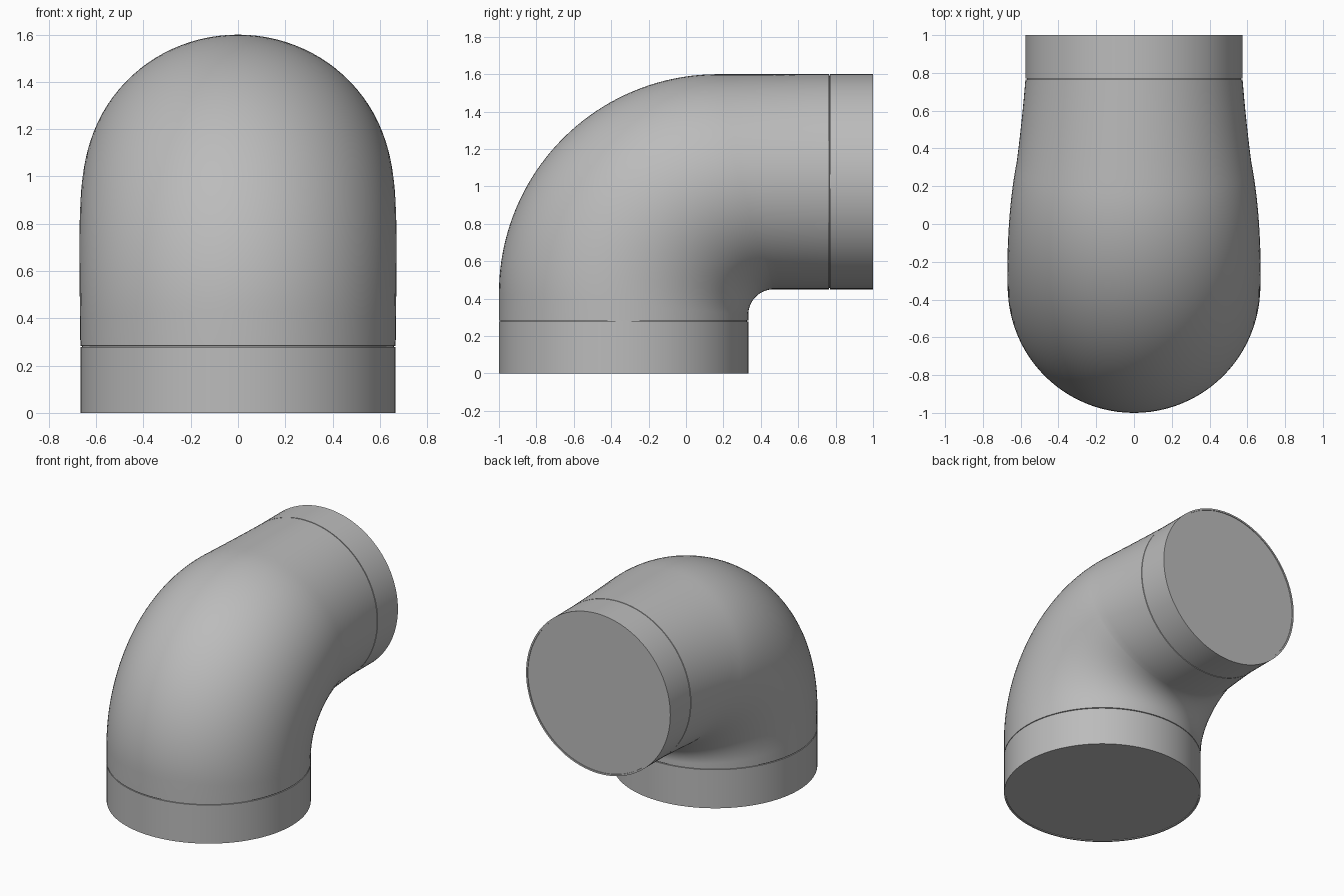
import bpy, bmesh, math
from mathutils import Vector

cube = bpy.data.objects.get("Cube")
if cube:
    bpy.data.objects.remove(cube, do_unlink=True)

SIDES = 96

grey = bpy.data.materials.new("pipe grey")
grey.use_nodes = True
colour = (0.5, 0.5, 0.5, 1)
grey.diffuse_color = colour
grey.node_tree.nodes["Principled BSDF"].inputs["Base Color"].default_value = colour


def section(outer, inner, half_width, shrink=0.0):
    """Elliptical ring spanning two (y, z) points on the symmetry plane."""
    o, i = Vector((0, *outer)), Vector((0, *inner))
    centre = (o + i) / 2
    arm = o - centre
    arm -= arm.normalized() * shrink
    side = Vector((half_width - shrink, 0, 0))
    angles = [math.tau * k / SIDES for k in range(SIDES)]
    return [centre + arm * math.cos(a) + side * math.sin(a) for a in angles]


def loft(name, sections):
    """Skin consecutive rings and close both ends."""
    bm = bmesh.new()
    rings = [[bm.verts.new(p) for p in s] for s in sections]
    for a, b in zip(rings, rings[1:]):
        for k in range(SIDES):
            n = (k + 1) % SIDES
            bm.faces.new((a[k], a[n], b[n], b[k]))
    bm.faces.new(rings[0])
    bm.faces.new(rings[-1])
    bmesh.ops.recalc_face_normals(bm, faces=bm.faces)
    mesh = bpy.data.meshes.new(name)
    bm.to_mesh(mesh)
    bm.free()
    mesh.materials.append(grey)
    obj = bpy.data.objects.new(name, mesh)
    bpy.context.collection.objects.link(obj)
    bpy.ops.object.select_all(action='DESELECT')
    obj.select_set(True)
    bpy.context.view_layer.objects.active = obj
    bpy.ops.object.shade_smooth_by_angle(angle=math.radians(30))
    return obj


def low(z, shrink=0.0):
    return section((-1, z), (0.333, z), 0.667, shrink)


def rear(y, shrink=0.0):
    return section((y, 1.6), (y, 0.45), 0.575, shrink)


# Collars, each with a thin rim around a slightly recessed end
loft("lower_collar", [low(0.005, 0.012), low(0, 0.012), low(0), low(0.278)])
loft("rear_collar", [rear(0.995, 0.012), rear(1, 0.012), rear(1), rear(0.77)])

# Elbow: wide outer bend, tight inner bend, narrowing towards the rear
body = [low(0.276, 0.008), low(0.282, 0.008), low(0.284)]
STEPS = 40
for k in range(STEPS + 1):
    s = k / STEPS
    c, n = math.cos(s * math.pi / 2), math.sin(s * math.pi / 2)
    outer = (0.17 - 1.17 * c, 0.43 + 1.17 * n)
    inner = (0.47 - 0.137 * c, 0.313 + 0.137 * n)
    body.append(section(outer, inner, 0.668 + 0.012 * s - 0.058 * s ** 3.5))
for k in range(1, 8):
    t = k / 8
    width = 0.622 - 0.047 * (1.25 * t - 0.25 * t * t)
    body.append(section((0.17 + 0.594 * t, 1.6), (0.47 + 0.294 * t, 0.45), width))
body += [rear(0.764), rear(0.766, 0.008), rear(0.772, 0.008)]
loft("elbow_body", body)
